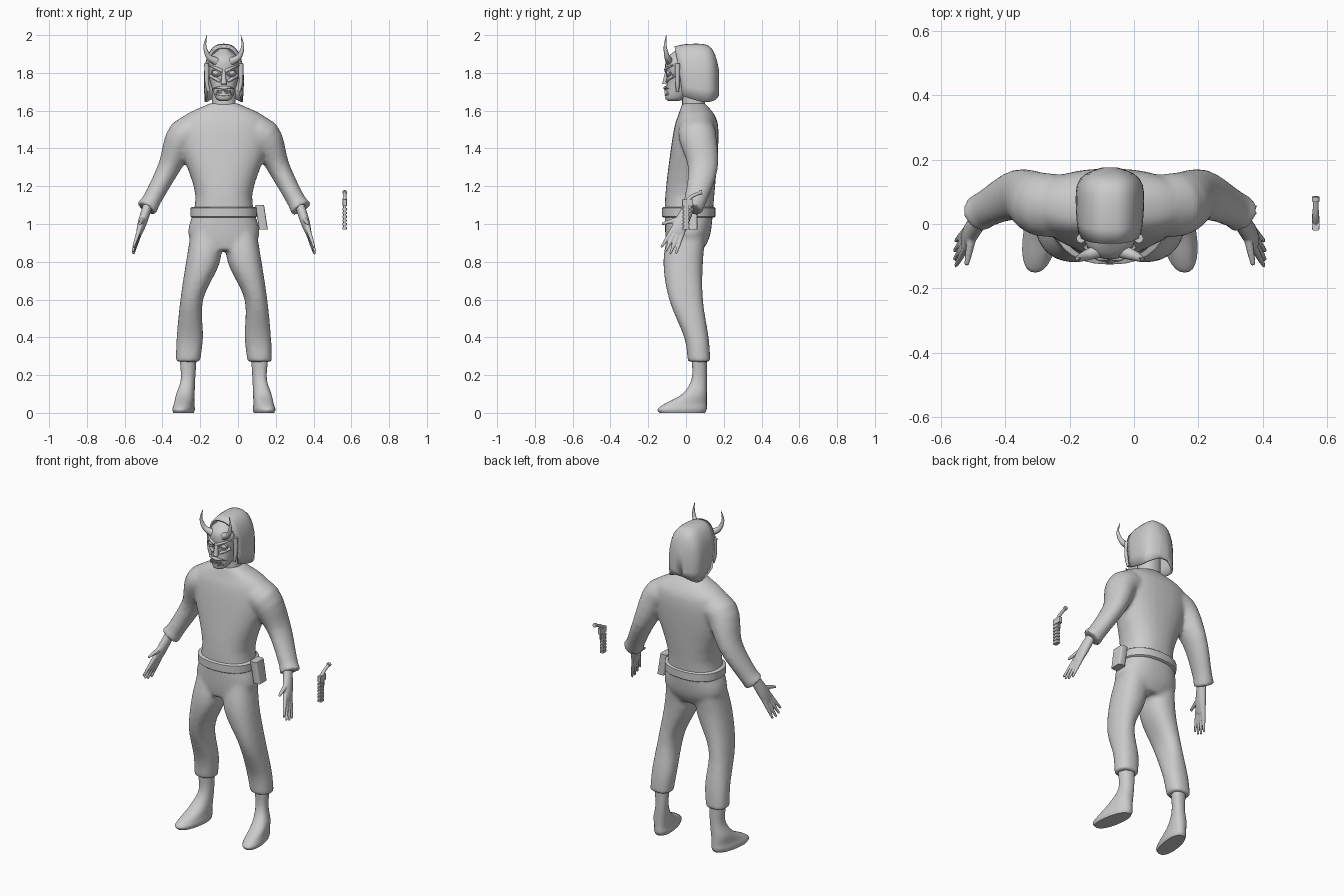
import bpy, bmesh, math
from mathutils import Vector

if "Cube" in bpy.data.objects:
    bpy.data.objects.remove(bpy.data.objects["Cube"])

BODY_X = -.075  # the figure stands beside a floating handgun
GUN_X = .565
SIDES = {"left": 1, "right": -1}
UP = Vector((0, 0, 1))
DEPTH = Vector((0, 1, 0))

grey = bpy.data.materials.new("plain grey")
grey.use_nodes = True
grey.diffuse_color = (.6, .6, .6, 1)
grey.node_tree.nodes["Principled BSDF"].inputs["Base Color"].default_value = grey.diffuse_color


def spline(keys, steps=4):
    """Smooth curve through key tuples of any length."""
    keys = [Vector(key) for key in keys]
    keys = [keys[0] * 2 - keys[1], *keys, keys[-1] * 2 - keys[-2]]
    points = []
    for a, b, c, d in zip(keys, keys[1:], keys[2:], keys[3:]):
        for step in range(steps):
            t = step / steps
            bend = a * 2 - b * 5 + c * 4 - d + (b * 3 - c * 3 + d - a) * t
            points.append(b + (c - a + bend * t) * t / 2)
    return points + [keys[-2]]


def power(value, exponent):
    return math.copysign(abs(value) ** (2 / exponent), value)


def turn(count):
    return [math.tau * step / count for step in range(count)]


def ring(z, width, front, back, centre=0, square=2.3, splay=0):
    """Level rounded ring; width is half the full width."""
    points = []
    for angle in turn(28):
        y = (front + back + (back - front) * power(math.sin(angle), square)) / 2
        x = centre + width * power(math.cos(angle), square)
        points.append(Vector((x - splay * y, y, z)))
    return points


def stack(keys, splay=0):
    return [ring(*key, splay=splay) for key in spline(keys)]


def block(bottom, top, width, front, back, centre=0):
    return [ring(z, width, front, back, centre, square=8) for z in (bottom, top)]


def tube(points, radii, ref=DEPTH, sides=16):
    """Rings along a path; each radius pair is (across ref, along ref)."""
    rings = []
    for i, (point, (thin, wide)) in enumerate(zip(points, radii)):
        tangent = points[min(i + 1, len(points) - 1)] - points[max(i - 1, 0)]
        side = tangent.cross(ref).normalized()
        along = side.cross(tangent).normalized()
        rings.append([point + side * thin * math.cos(angle) + along * wide * math.sin(angle)
                      for angle in turn(sides)])
    return rings


def taper(keys, start, end, ref=DEPTH):
    """Round tube whose radius runs evenly from start to end."""
    points = spline(keys)
    last = len(points) - 1
    radii = [start + (end - start) * i / last for i in range(last + 1)]
    return tube(points, zip(radii, radii), ref)


def limb(keys, ref=DEPTH):
    """Oval tube from keys of x, y, z and two radii."""
    path = spline(keys)
    return tube([key.to_3d() for key in path], [key[3:] for key in path], ref, sides=24)


def flip(rings, sign):
    return [[Vector((v.x * sign, v.y, v.z)) for v in loop] for loop in rings]


def build(name, lofts, offset=BODY_X, closed=True, fuse=0, soften=0):
    """Skin ring stacks into one object, fusing them when asked."""
    bm = bmesh.new()
    for rings in lofts:
        loops = [[bm.verts.new(v + Vector((offset, 0, 0))) for v in loop] for loop in rings]
        count = len(loops[0])
        for low, high in zip(loops, loops[1:]):
            for k in range(count if closed else count - 1):
                after = (k + 1) % count
                bm.faces.new((low[k], low[after], high[after], high[k]))
        if closed:
            bm.faces.new(loops[0])
        bm.faces.new(loops[-1])
    bmesh.ops.recalc_face_normals(bm, faces=bm.faces)
    mesh = bpy.data.meshes.new(name)
    bm.to_mesh(mesh)
    bm.free()
    mesh.materials.append(grey)
    part = bpy.data.objects.new(name, mesh)
    bpy.context.collection.objects.link(part)
    bpy.ops.object.select_all(action="DESELECT")
    part.select_set(True)
    bpy.context.view_layer.objects.active = part
    bpy.ops.object.shade_smooth_by_angle(angle=math.radians(45))
    if fuse:
        remesh = part.modifiers.new("fuse", "REMESH")
        remesh.mode, remesh.voxel_size, remesh.use_smooth_shade = "VOXEL", fuse, True
        part.modifiers.new("soften", "SMOOTH").iterations = soften
    return part


# Suit: torso, sleeves and trousers fused into one soft surface
torso = stack(((.86, .12, -.1, .09), (.95, .19, -.11, .13), (1.15, .15, -.11, .15),
               (1.4, .23, -.08, .17), (1.52, .24, -.06, .17), (1.58, .2, -.04, .15),
               (1.64, .07, -.02, .1)))
sleeve = limb(((.1, .06, 1.49, .08, .09), (.21, .06, 1.47, .09, .1), (.29, .09, 1.3, .06, .08),
               (.38, .05, 1.13, .05, .06), (.41, .03, 1.08, .06, .06)))
trouser = stack(((.27, .065, .01, .13, .19), (.4, .07, -.01, .12, .18), (.6, .06, -.09, .09, .17),
                 (.8, .09, -.12, .09, .11), (.98, .08, -.09, .11, .09)))
limbs = [flip(rings, sign) for rings in (sleeve, trouser) for sign in SIDES.values()]
build("suit", [torso, *limbs], fuse=.011, soften=9)

# Belt and tilted holster
belt = [ring(z, .17 + bulge, -.12 - bulge, .15 + bulge)
        for z, bulge in ((1.035, 0), (1.04, .006), (1.085, .006), (1.09, 0))]
build("belt", [belt])
build("holster", [[ring(.97, .023, -.015, .06, .21, square=6),
                   ring(1.1, .023, -.02, .06, .19, square=6)]])

# Bare feet with ankles reaching into the trousers
foot = stack(((0, .05, -.14, .1, .21), (.02, .055, -.15, .11, .21), (.05, .05, -.11, .11, .21),
              (.1, .047, -.02, .11, .21), (.18, .037, .03, .11, .2), (.3, .045, .03, .11, .2)),
             splay=.15)

# Hands: flattened palm, four fingers and a thumb
across = Vector((0, -.9, .4))
along = Vector((.28, -.4, -.87))
knuckle = Vector((.45, -.05, .95))


def finger(start, aim, length, radius):
    return taper((start - aim * length / 5, start + aim * length / 2, start + aim * length),
                 radius, radius / 2, across)


wrist = knuckle - along * .17
hand = [limb(((*wrist, .025, .03), (*(knuckle - along * .07), .024, .038), (*knuckle, .015, .04)),
             across)]
for spread in (-1, -.33, .33, 1):
    hand.append(finger(knuckle + across * spread * .03, along + across * spread / 8,
                       .125 - abs(spread) * .02, .013))
hand.append(finger(knuckle - along * .07 + across * .03, along * .65 + across * .75, .085, .015))
for side, sign in SIDES.items():
    build(side + "_foot", [flip(foot, sign)])
    build(side + "_hand", [flip(rings, sign) for rings in hand], fuse=.005, soften=2)

# Neck and masked head
build("neck", [[ring(z, .063, -.02, .1) for z in (1.56, 1.74)]])
build("face_mask", [stack(((1.65, .02, -.09, -.04), (1.67, .045, -.11, 0), (1.76, .075, -.1, .09),
                           (1.83, .085, -.11, .1), (1.88, .075, -.1, .1), (1.93, .02, -.04, .05)))])
build("nose", [taper(((0, -.095, 1.83), (0, -.105, 1.78), (0, -.11, 1.74)), .007, .016)])
build("teeth", [block(1.69, 1.71, .004, -.115, -.1, spot * .011) for spot in range(-3, 4)])
build("lower_lip", [taper(((-.04, -.095, 1.69), (0, -.107, 1.683), (.04, -.095, 1.69)), .006, .006)])

# Paired face details
eye = [ring(1.8 + math.sin(t) * .015, math.cos(t) * .021, -.088 - math.cos(t) * .016, -.06, .041)
       for t in (-1.5, -1, -.5, 0, .5, 1, 1.5)]
rim = [Vector((.041, -.095, 1.8)) + Vector((.024, .006, 0)) * math.cos(t) + UP * math.sin(t) * .018
       for t in turn(20)]
rim.append(rim[0])
details = {
    "eye": eye,
    "eye_rim": tube(rim, [(.004, .006)] * len(rim)),
    "horn": taper(((.04, -.085, 1.86), (.08, -.1, 1.885), (.1, -.11, 1.94), (.09, -.105, 2)),
                  .022, .001),
    "brow": taper(((.01, -.105, 1.81), (.04, -.105, 1.825), (.08, -.07, 1.84)), .01, .004),
    "cheek": taper(((.02, -.1, 1.755), (.045, -.09, 1.77), (.07, -.065, 1.785)), .008, .01),
    "moustache": taper(((0, -.11, 1.72), (.03, -.11, 1.723), (.06, -.09, 1.715)), .01, .001),
    "ear": taper(((.08, -.045, 1.7), (.09, -.045, 1.75), (.09, -.045, 1.85)), .008, .014),
}
for side, sign in SIDES.items():
    for name, rings in details.items():
        build(f"{side}_{name}", [flip(rings, sign)])

# Hood: arches swept from the brow to the closed back
arches = []
for station in range(11):
    t = 1 - (1 - station / 10) ** 2
    width = .11 * (1 - t ** 10 * .75) - (1 - t) ** 4 * .01
    top = 1.95 - t ** 10 * .14 - (1 - t) ** 6 * .015
    low = 1.64 + t ** 8 * .04 + (1 - t) ** 2 * .04
    arch = []
    for angle in turn(48)[:25]:
        rise = math.sin(angle)
        tuck = 1 - (1 - rise) ** 3 * .12
        arch.append(Vector((width * tuck * power(math.cos(angle), 2.7),
                            -.06 + t * .23 + (1 - t) * (1 - rise) * .04,
                            low + (top - low) * power(abs(rise), 2.7))))
    arches.append(arch)
cloth = build("hood", [arches], closed=False).modifiers.new("cloth", "SOLIDIFY")
cloth.thickness, cloth.offset = .01, 0

# Handgun with a ribbed grip and an angled barrel
ribs = [block(.972 + rib * .02, .984 + rib * .02, .012, -.018, .018) for rib in range(6)]
build("gun_grip", [block(.975, 1.1, .008, -.012, .014), *ribs], offset=GUN_X)
build("gun_frame", [block(1.095, 1.13, .011, -.02, .038), block(1.06, 1.1, .004, .02, .03)],
      offset=GUN_X)
build("gun_barrel", [taper(((0, 0, 1.115), (0, .03, 1.145), (0, .08, 1.168)), .012, .008, UP),
                     taper(((0, .07, 1.166), (0, .085, 1.168)), .012, .012, UP)], offset=GUN_X)
